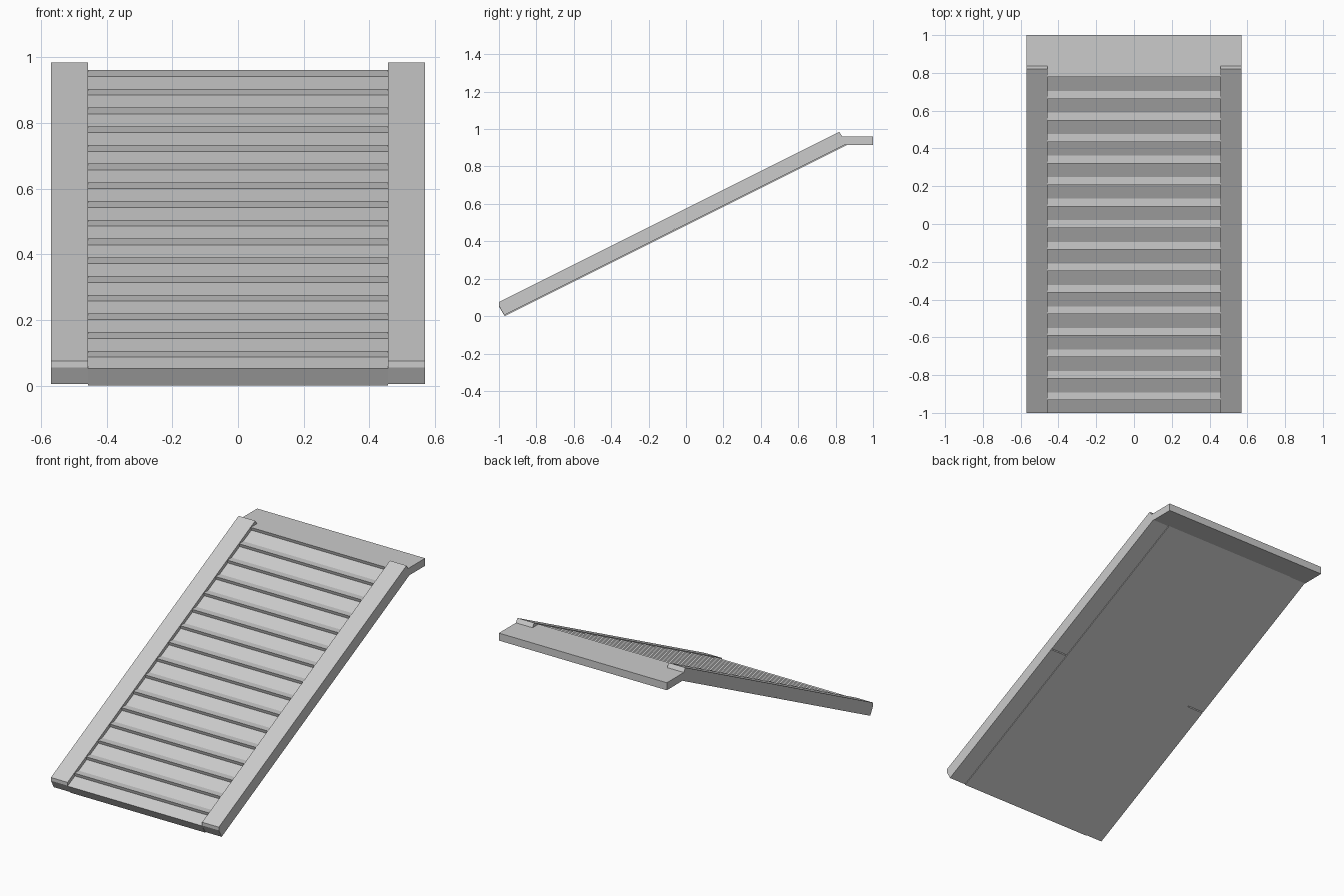
import bpy, bmesh

if "Cube" in bpy.data.objects:
    bpy.data.objects.remove(bpy.data.objects["Cube"])

SLOPE = 0.5
HALF = 0.57      # outer half width
INNER = 0.457    # half width between the rails


def line(y, z0):
    """Height of a sloped line that has height z0 at y = -1."""
    return z0 + SLOPE * (y + 1)


def extrude_profile(name, profile, x0, x1):
    """Extrude a closed (y, z) profile from x0 to x1."""
    bm = bmesh.new()
    face = bm.faces.new([bm.verts.new((x0, y, z)) for y, z in profile])
    res = bmesh.ops.extrude_face_region(bm, geom=[face])
    moved = [v for v in res["geom"] if isinstance(v, bmesh.types.BMVert)]
    bmesh.ops.translate(bm, verts=moved, vec=(x1 - x0, 0, 0))
    bmesh.ops.recalc_face_normals(bm, faces=bm.faces)
    me = bpy.data.meshes.new(name)
    bm.to_mesh(me)
    bm.free()
    ob = bpy.data.objects.new(name, me)
    bpy.context.collection.objects.link(ob)
    return ob


# Ramp deck: sloped boards with a level tread lip at each of 16 steps
deck = [(-0.97, 0.0), (-1.0, 0.052)]
for i in range(16):
    y = -0.93 + i * 0.114
    z = line(y, 0.052)
    deck.append((y + 0.002, z))
    deck.append((y - 0.003, z + 0.019))
    if i < 15:
        deck.append((y + 0.038, z + 0.019))
deck += [(0.84, 0.961), (0.865, line(0.865, -0.015))]
extrude_profile("ramp_deck", deck, -INNER, INNER)

# Side rails, with a shallow joint notch halfway along the underside
BASE = -0.009
rail = [(-0.972, line(-0.972, BASE)), (-1.0, 0.055), (-1.0, 0.075),
        (0.82, 0.985), (0.838, 0.957), (0.862, line(0.862, BASE)),
        (-0.058, line(-0.058, BASE)), (-0.061, line(-0.061, BASE) + 0.007),
        (-0.064, line(-0.064, BASE))]
for name, side in (("left_rail", -1), ("right_rail", 1)):
    extrude_profile(name, rail, side * INNER, side * HALF)

# Flat landing at the top
landing = [(0.828, 0.961), (1.0, 0.961), (1.0, 0.915), (0.856, 0.915)]
extrude_profile("top_landing", landing, -HALF, HALF)
